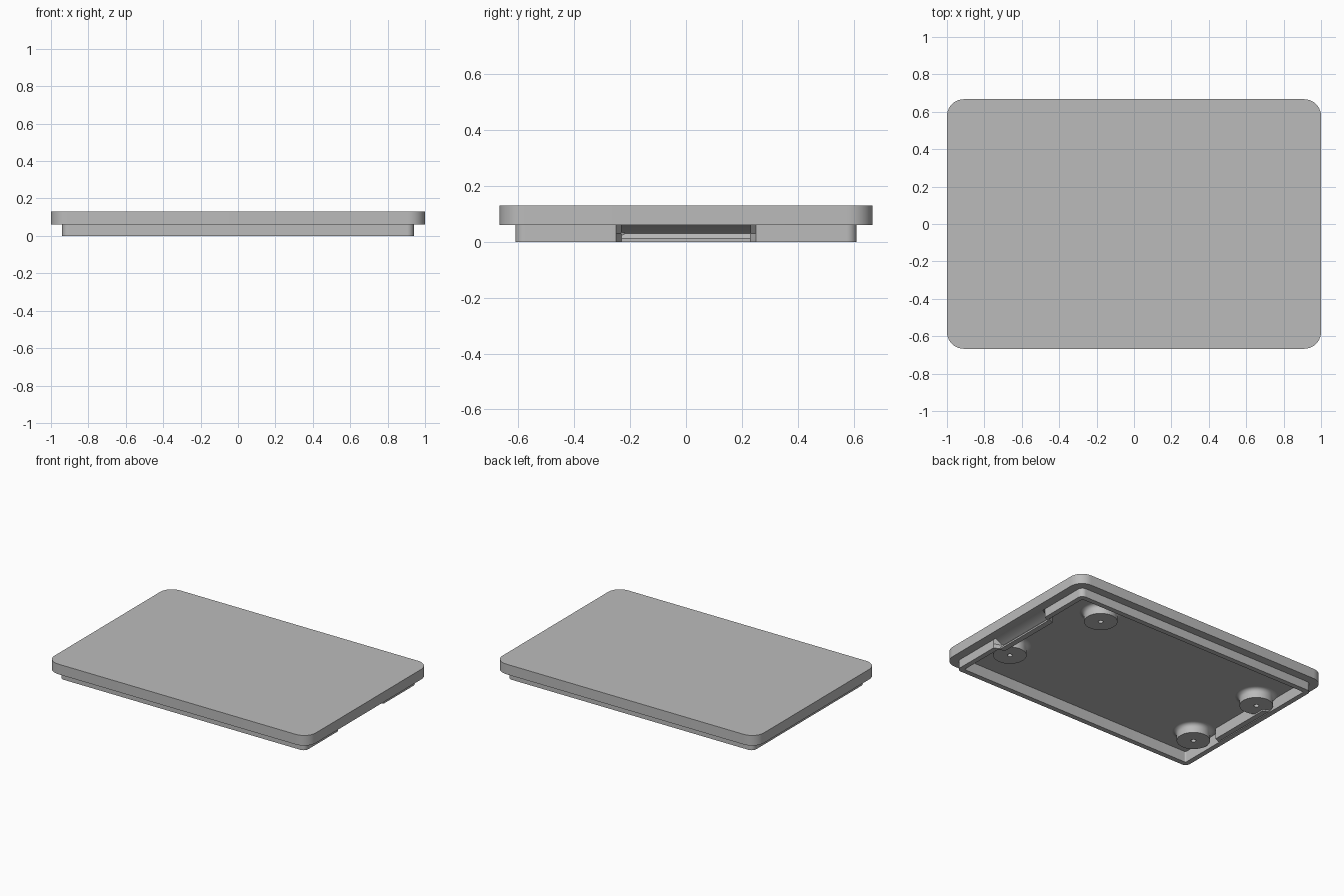
import bpy, bmesh, math

cube = bpy.data.objects.get("Cube")
if cube:
    bpy.data.objects.remove(cube)

grey = bpy.data.materials.new("plain grey")
grey.use_nodes = True
colour = (0.5, 0.5, 0.5, 1)
grey.diffuse_color = colour
grey.node_tree.nodes["Principled BSDF"].inputs["Base Color"].default_value = colour


def outline(hx, hy, radius, z, jog=0, segments=10):
    """Rounded rectangle whose two short sides can step inward in the middle."""
    pts = []
    for corner, (sx, sy) in enumerate([(1, 1), (-1, 1), (-1, -1), (1, -1)]):
        for i in range(segments + 1):
            a = math.pi / 2 * (corner + i / segments)
            pts.append((sx * (hx - radius) + radius * math.cos(a),
                        sy * (hy - radius) + radius * math.sin(a), z))
        if sx * sy < 0:  # this corner leads onto a short side
            for y, d in ((0.25, 0), (0.23, jog), (-0.23, jog), (-0.25, 0)):
                pts.append((sx * (hx - d), -sx * -y if sx < 0 else -y, z))
    return pts


def loft(name, loops, cap_start=True, cap_end=True):
    """Skin a stack of equal loops into one object."""
    bm = bmesh.new()
    rings = [[bm.verts.new(p) for p in loop] for loop in loops]
    for a, b in zip(rings, rings[1:]):
        for i in range(len(a)):
            j = (i + 1) % len(a)
            bm.faces.new((a[i], a[j], b[j], b[i]))
    if cap_start:
        bm.faces.new(rings[0])
    if cap_end:
        bm.faces.new(rings[-1])
    bmesh.ops.recalc_face_normals(bm, faces=bm.faces)
    mesh = bpy.data.meshes.new(name)
    bm.to_mesh(mesh)
    bm.free()
    mesh.materials.append(grey)
    obj = bpy.data.objects.new(name, mesh)
    bpy.context.collection.objects.link(obj)
    bpy.ops.object.select_all(action="DESELECT")
    obj.select_set(True)
    bpy.context.view_layer.objects.active = obj
    bpy.ops.object.shade_smooth_by_angle(angle=math.radians(30))
    return obj


# Lid plate with a hollow lip and a finger groove in each short side
floor_z = 0.075
loft("lid", [
    outline(1, 0.667, 0.09, 0.13),
    outline(1, 0.667, 0.09, 0.06),
    outline(0.94, 0.61, 0.035, 0.06),
    outline(0.94, 0.61, 0.035, 0.03, 0.06),
    outline(0.94, 0.61, 0.035, 0.012, 0.042),
    outline(0.94, 0.61, 0.035, 0, 0.042),
    outline(0.905, 0.575, 0.01, 0, 0.045),
    outline(0.905, 0.575, 0.01, floor_z, 0.045),
])


def circle(x, y, radius, z, sides=40):
    return [(x + radius * math.cos(math.tau * i / sides),
             y + radius * math.sin(math.tau * i / sides), z) for i in range(sides)]


# Screw posts with a flared root and a blind screw hole
tip_z, post_r, flare = 0.01, 0.105, 0.028
posts = {"back_left_post": (0.625, 0.42), "front_left_post": (0.79, -0.27),
         "back_right_post": (-0.80, 0.24), "front_right_post": (-0.78, -0.35)}
for name, (x, y) in posts.items():
    loops = []
    for i in range(7):
        a = math.pi / 2 * i / 6
        loops.append(circle(x, y, post_r + flare * (1 - math.sin(a)),
                            floor_z - flare * (1 - math.cos(a))))
    loops += [circle(x, y, post_r, tip_z), circle(x, y, 0.016, tip_z),
              circle(x, y, 0.016, floor_z - 0.01)]
    loft(name, loops, cap_start=False)
